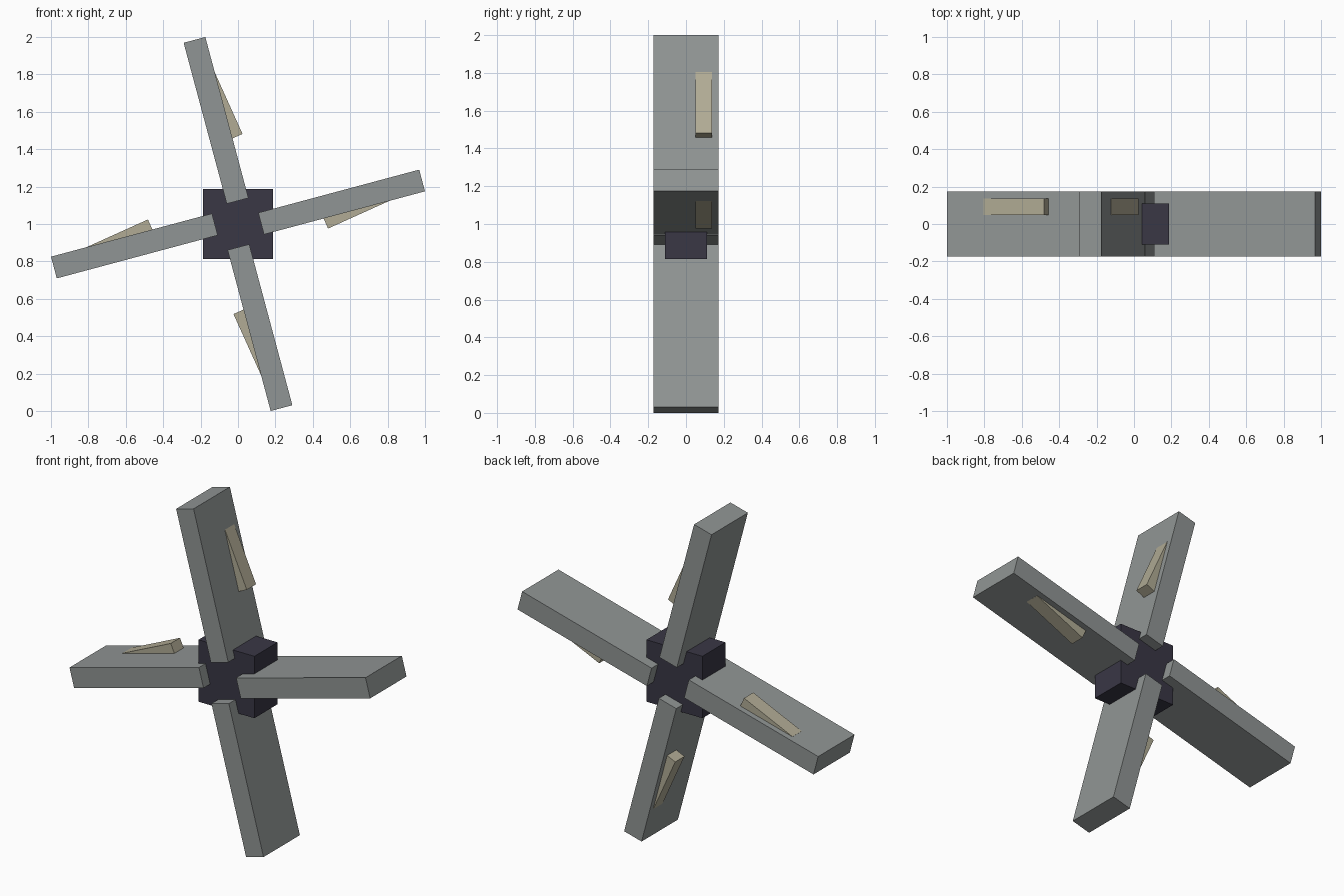
import bpy
import math
from mathutils import Matrix, Vector

if "Cube" in bpy.data.objects:
    bpy.data.objects.remove(bpy.data.objects["Cube"])


def material(name, rgb):
    m = bpy.data.materials.new(name)
    m.diffuse_color = (*rgb, 1.0)
    m.use_nodes = True
    m.node_tree.nodes["Principled BSDF"].inputs["Base Color"].default_value = m.diffuse_color
    return m


GREY = material("blade grey", (0.28, 0.30, 0.297))
DARK = material("hub dark violet", (0.041, 0.038, 0.060))
TAN = material("peg tan", (0.44, 0.41, 0.30))

CENTRE = Matrix.Translation((0, 0, 1.0))


def box(name, size, matrix, mat):
    """Box of the given size, placed by a matrix relative to the hub centre."""
    bpy.ops.mesh.primitive_cube_add(size=1)
    ob = bpy.context.object
    ob.name = name
    ob.data.transform(CENTRE @ matrix @ Matrix.Diagonal((*size, 1)))
    ob.data.materials.append(mat)
    return ob


# Square hub
box("hub", (0.372, 0.22, 0.372), Matrix.Identity(4), DARK)

# Blade runs outwards along local z, slightly off the hub axis
INNER, OUTER, OFFSET = 0.12, 1.011, 0.03
blade_place = Matrix.Translation((OFFSET, 0, (INNER + OUTER) / 2))

# Slanted peg partly sunk into the blade's flat side
low, high = Vector((0.148, 0, 0.459)), Vector((0.091, 0, 0.808))
along = (high - low).normalized()
inward = Vector((-along.z, 0, along.x))
peg_centre = (low + high) / 2 + inward * 0.03 + Vector((0, 0.093, 0))
peg_place = (Matrix.Translation(peg_centre)
             @ Matrix.Rotation(math.atan2(along.x, along.z), 4, 'Y'))

# Four blades with pegs around the hub
for i in range(4):
    spin = Matrix.Rotation(math.radians(90 * i - 15), 4, 'Y')
    box(f"blade_{i + 1}", (0.12, 0.345, OUTER - INNER), spin @ blade_place, GREY)
    box(f"peg_{i + 1}", (0.06, 0.088, (high - low).length), spin @ peg_place, TAN)
